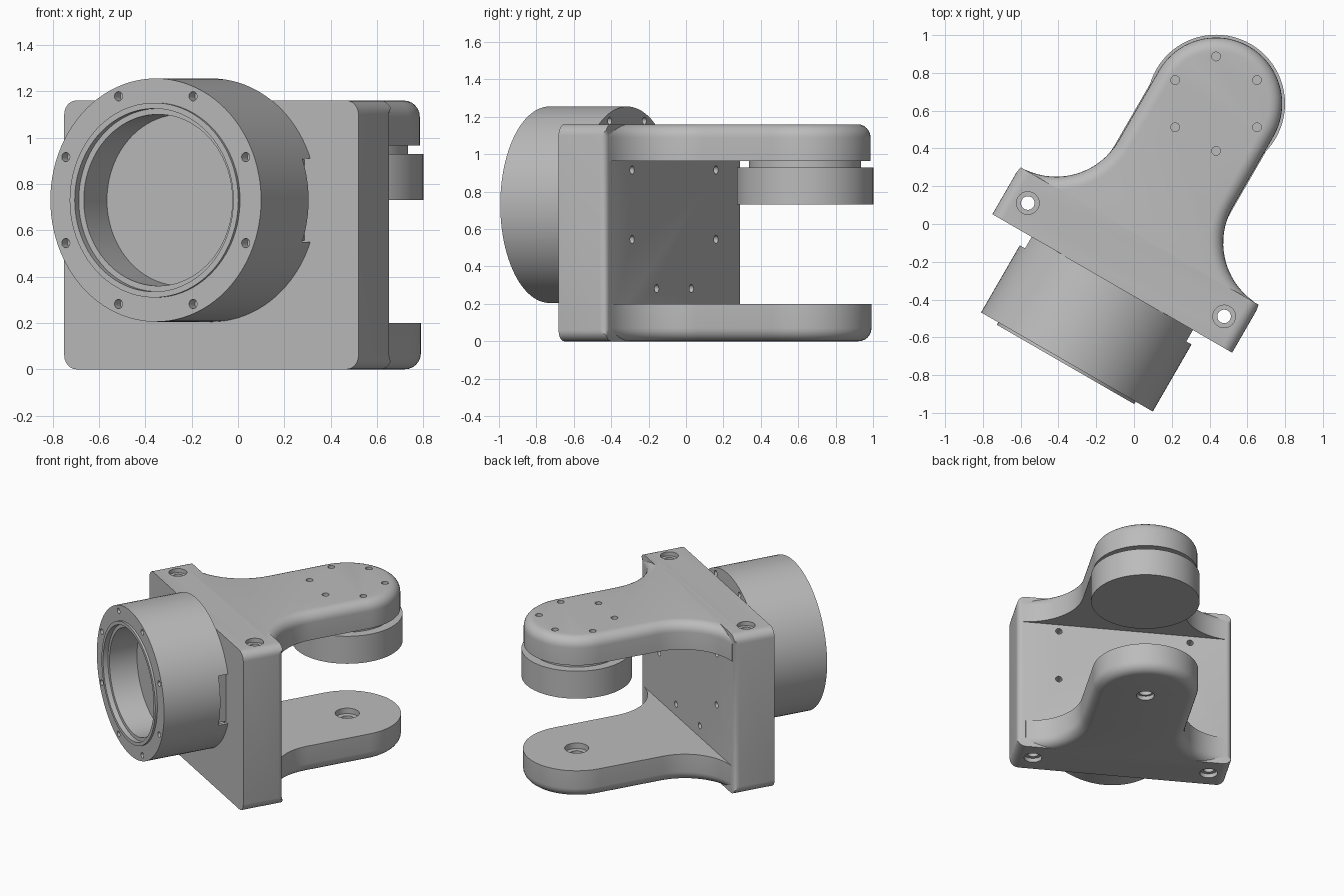
import bpy, bmesh
from math import cos, sin, radians, pi
from mathutils import Matrix, Vector

if "Cube" in bpy.data.objects:
    bpy.data.objects.remove(bpy.data.objects["Cube"])

grey = bpy.data.materials.new("plain grey")
grey.use_nodes = True
colour = (0.5, 0.5, 0.5, 1)
grey.diffuse_color = colour
grey.node_tree.nodes["Principled BSDF"].inputs["Base Color"].default_value = colour

# The whole bracket is turned on the ground plane
TURN = Matrix.Translation((0.05, -0.029, 0)) @ Matrix.Rotation(radians(-30), 4, "Z")
ALONG_Y = Matrix.Rotation(radians(-90), 4, "X")   # local z -> y
PIVOT = Vector((0, 0.769, 0))
HUB_Z = 0.73
HEIGHT = 1.16
parts = []


def make(name, bm, part=True):
    bmesh.ops.recalc_face_normals(bm, faces=bm.faces)
    mesh = bpy.data.meshes.new(name)
    bm.to_mesh(mesh)
    bm.free()
    obj = bpy.data.objects.new(name, mesh)
    bpy.context.collection.objects.link(obj)
    if part:
        mesh.materials.append(grey)
        parts.append(obj)
    return obj


def add_lathe(bm, profile, matrix, steps=24):
    """Turn a closed (radius, height) profile around local z."""
    verts = [bm.verts.new((r, 0, z)) for r, z in profile]
    edges = [bm.edges.new(pair) for pair in zip(verts, verts[1:])]
    out = bmesh.ops.spin(bm, geom=verts + edges, axis=(0, 0, 1), cent=(0, 0, 0),
                         angle=2 * pi, steps=steps, use_merge=False)
    new = set(verts)
    for e in bm.edges:
        if e.is_valid and any(v in new for v in e.verts):
            new.update(e.verts)
    # the spun verts are everything not yet tagged
    new = [v for v in bm.verts if not v.tag]
    bmesh.ops.remove_doubles(bm, verts=new, dist=1e-5)
    for v in bm.verts:
        if not v.tag:
            v.co = matrix @ v.co
            v.tag = True


def rod(radius, low, high):
    return [(0, low), (radius, low), (radius, high), (0, high)]


def cut(obj, bm):
    cutter = make("cutter", bm, part=False)
    cutter.hide_render = True
    mod = obj.modifiers.new("cut", "BOOLEAN")
    mod.operation, mod.solver, mod.object = "DIFFERENCE", "EXACT", cutter
    bpy.context.view_layer.update()
    depsgraph = bpy.context.evaluated_depsgraph_get()
    result = bpy.data.meshes.new_from_object(obj.evaluated_get(depsgraph))
    obj.modifiers.clear()
    obj.data = result
    bpy.data.objects.remove(cutter)


def cut_holes(obj, profile, places):
    bm = bmesh.new()
    for m in places:
        add_lathe(bm, profile, m)
    cut(obj, bm)


def add_box(bm, low, high):
    low, high = Vector(low), Vector(high)
    size = Matrix.Diagonal((*(high - low), 1))
    bmesh.ops.create_cube(bm, size=1, matrix=Matrix.Translation((low + high) / 2) @ size)


def bevel(bm, edges, radius, segments=6):
    bmesh.ops.bevel(bm, geom=edges, offset=radius, segments=segments,
                    profile=0.5, affect="EDGES", clamp_overlap=False)


def arc(cx, cy, r, start, end, n):
    angles = [radians(start + (end - start) * i / n) for i in range(n + 1)]
    return [(cx + r * cos(a), cy + r * sin(a)) for a in angles]


def arm(name, low, high, round_z, r, flare):
    """Flat arm: flared root, straight neck and round end, one rim rounded."""
    root = arc(r + flare, flare - 0.04, flare, 265, 180, 16)
    side = [(root[0][0], -0.1)] + root
    tip = arc(0, PIVOT.y, r, 0, 180, 40)
    outline = side + tip + [(-x, y) for x, y in reversed(side)]
    bm = bmesh.new()
    face = bm.faces.new([bm.verts.new((x, y, low)) for x, y in outline])
    lift = bmesh.ops.extrude_face_region(bm, geom=[face])["geom"]
    for v in lift:
        if isinstance(v, bmesh.types.BMVert):
            v.co.z = high
    rim = [e for e in bm.edges
           if all(abs(v.co.z - round_z) < 1e-4 for v in e.verts)
           and not all(v.co.y < -0.09 for v in e.verts)]
    bevel(bm, rim, 0.07)
    return make(name, bm)


# Mounting plate with rounded corners
bm = bmesh.new()
add_box(bm, (-0.733, -0.33, 0), (0.733, -0.04, HEIGHT))
long_edges = [e for e in bm.edges if abs(e.verts[0].co.y - e.verts[1].co.y) > 0.1]
bevel(bm, long_edges, 0.06)
back_sides = [e for e in bm.edges
              if all(v.co.y > -0.05 and abs(v.co.x) > 0.73 for v in e.verts)]
bevel(bm, back_sides, 0.035, 4)
plate = make("mounting_plate", bm)

# Tall bolt holes, counterbored at both ends
bolt = [(0, -0.1), (0.06, -0.1), (0.06, 0.03), (0.036, 0.03), (0.036, HEIGHT - 0.03),
        (0.06, HEIGHT - 0.03), (0.06, HEIGHT + 0.1), (0, HEIGHT + 0.1)]
cut_holes(plate, bolt, [Matrix.Translation((s * 0.6, -0.185, 0)) for s in (-1, 1)])


def hub_circle(y):
    return [Matrix.Translation((0.485 * cos(a), y, HUB_Z + 0.485 * sin(a))) @ ALONG_Y
            for a in [radians(22.5 + 45 * k) for k in range(8)]]


# Screw holes in the back of the plate, below the upper arm
cut_holes(plate, rod(0.022, -0.08, 0.05),
          [m for m in hub_circle(-0.04) if m.translation.z < 1])

# Upper arm with a ring of screw holes
upper = arm("upper_arm", 0.965, HEIGHT, HEIGHT, 0.35, 0.38)
cut_holes(upper, rod(0.023, -0.06, 0.05),
          [Matrix.Translation((0.25 * cos(k * pi / 3), PIVOT.y + 0.25 * sin(k * pi / 3), HEIGHT))
           for k in range(6)])

# Lower arm with a counterbored pivot hole
lower = arm("lower_arm", 0, 0.2, 0, 0.355, 0.35)
pivot_hole = [(0, -0.1), (0.06, -0.1), (0.06, 0.03), (0.045, 0.03), (0.045, 0.16),
              (0.08, 0.16), (0.08, 0.3), (0, 0.3)]
cut_holes(lower, pivot_hole, [Matrix.Translation(PIVOT)])

# Pivot disc hanging on a narrower neck
bm = bmesh.new()
add_lathe(bm, [(0, 0.73), (0.365, 0.73), (0.365, 0.93), (0.30, 0.93), (0.30, 0.98), (0, 0.98)],
          Matrix.Translation(PIVOT), 72)
make("pivot_disc", bm)

# Round housing with a stepped lip and an open bore
bm = bmesh.new()
housing_profile = [(0, -0.59), (0.37, -0.59), (0.37, -0.79), (0.395, -0.79), (0.395, -0.825),
                   (0.42, -0.825), (0.42, -0.81), (0.525, -0.81), (0.525, -0.33), (0, -0.33)]
add_lathe(bm, housing_profile, Matrix.Translation((0, 0, HUB_Z)) @ ALONG_Y, 96)
housing = make("round_housing", bm)
for y in (-0.81, -0.33):
    cut_holes(housing, rod(0.02, -0.05, 0.05), hub_circle(y))

# Side slots where the housing meets the plate
bm = bmesh.new()
for s in (-1, 1):
    xs = sorted((s * 0.465, s * 0.6))
    add_box(bm, (xs[0], -0.40, 0.55), (xs[1], -0.30, 0.91))
cut(housing, bm)

# Smooth shading and final placement
for obj in parts:
    obj.matrix_world = TURN
    bpy.ops.object.select_all(action="DESELECT")
    obj.select_set(True)
    bpy.context.view_layer.objects.active = obj
    bpy.ops.object.shade_smooth_by_angle(angle=radians(30))
